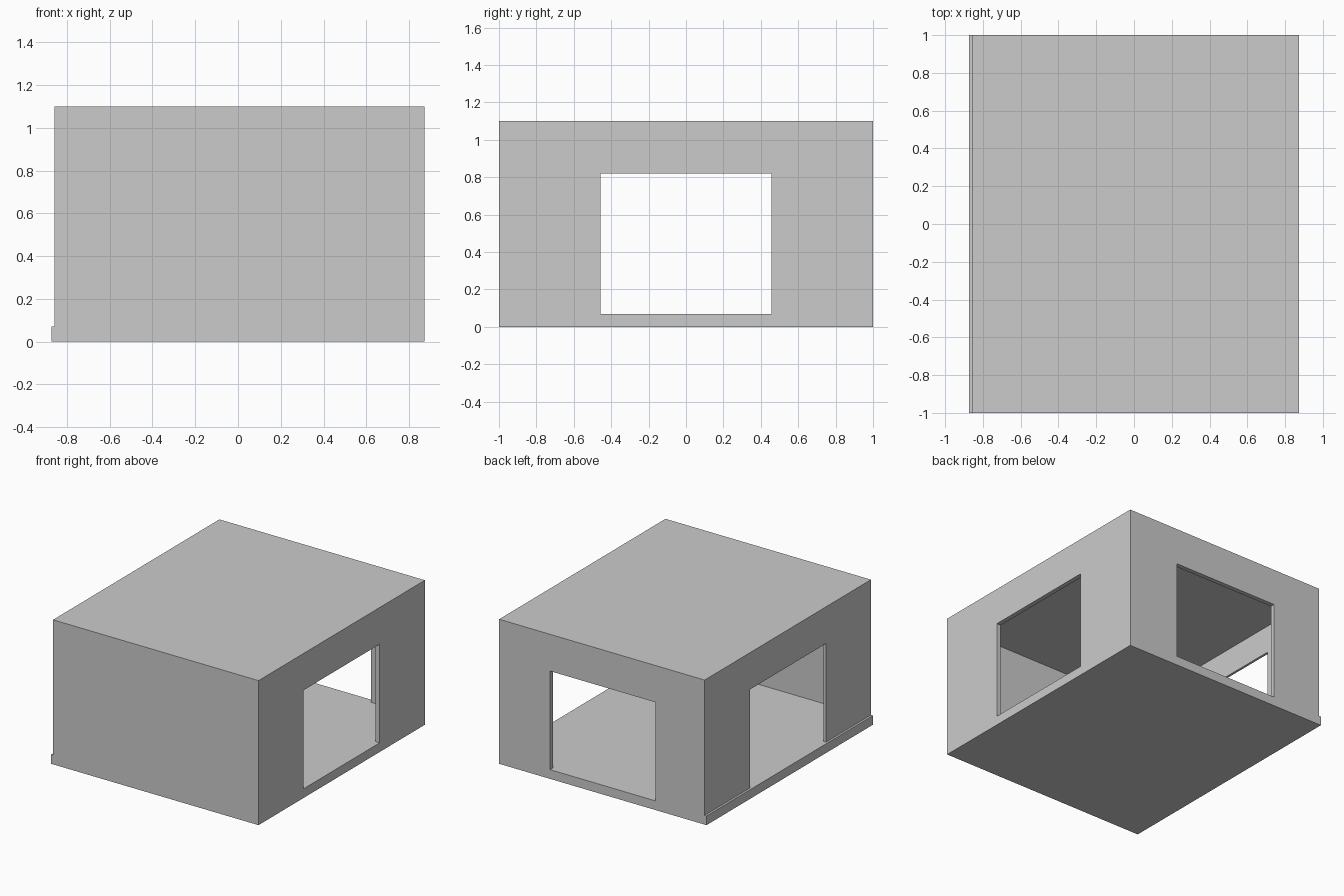
import bpy
import bmesh

if "Cube" in bpy.data.objects:
    bpy.data.objects.remove(bpy.data.objects["Cube"])

FLOOR, CEILING, TOP = 0.07, 1.03, 1.10
RIGHT, BACK, WALL = 0.873, 1.0, 0.035
LEFT, LEFT_WALL, LIP = -0.857, 0.018, -0.873
LINTEL = 0.82


def extrude_profile(name, points, y0, y1):
    """Extrude an x-z outline along y into a solid."""
    bm = bmesh.new()
    face = bm.faces.new([bm.verts.new((x, y0, z)) for x, z in points])
    result = bmesh.ops.extrude_face_region(bm, geom=[face])
    moved = [v for v in result["geom"] if isinstance(v, bmesh.types.BMVert)]
    bmesh.ops.translate(bm, verts=moved, vec=(0, y1 - y0, 0))
    bmesh.ops.recalc_face_normals(bm, faces=bm.faces)
    mesh = bpy.data.meshes.new(name)
    bm.to_mesh(mesh)
    bm.free()
    obj = bpy.data.objects.new(name, mesh)
    bpy.context.collection.objects.link(obj)
    return obj


def box(name, x0, x1, y0, y1, z0, z1):
    return extrude_profile(name, [(x0, z0), (x1, z0), (x1, z1), (x0, z1)], y0, y1)


# Solid building with a floor lip along the left side
shell = extrude_profile("building_shell", [
    (LIP, 0), (RIGHT, 0), (RIGHT, TOP), (LEFT, TOP), (LEFT, FLOOR), (LIP, FLOOR),
], -BACK, BACK)

# Hollow room, side openings through both side walls, back opening
cutters = [
    box("room_cutter", LEFT + LEFT_WALL, RIGHT - WALL,
        -BACK + WALL, BACK - WALL, FLOOR, CEILING),
    box("side_opening_cutter", -1.2, 1.2, -0.458, 0.456, FLOOR, LINTEL),
    box("back_opening_cutter", -0.445, 0.445, 0.0, 1.3, FLOOR, LINTEL),
]
for cutter in cutters:
    cutter.hide_render = True
    cutter.display_type = 'WIRE'
    cut = shell.modifiers.new(cutter.name, 'BOOLEAN')
    cut.operation = 'DIFFERENCE'
    cut.solver = 'EXACT'
    cut.object = cutter

# Apply the cuts and discard the cutters
bpy.context.view_layer.objects.active = shell
shell.select_set(True)
for cutter in cutters:
    bpy.ops.object.modifier_apply(modifier=cutter.name)
for cutter in cutters:
    bpy.data.objects.remove(cutter, do_unlink=True)
